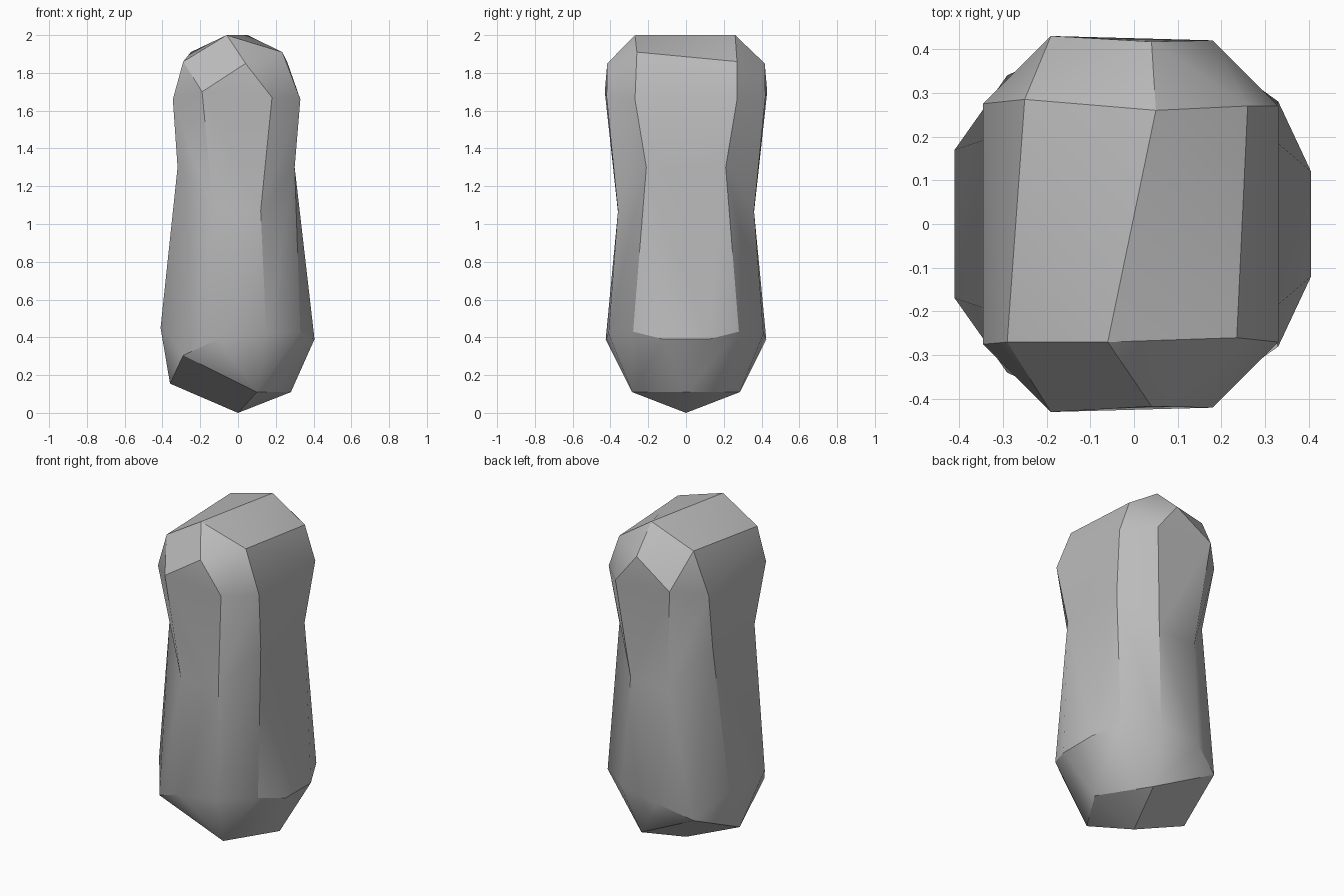
import bpy
import bmesh
import math

cube = bpy.data.objects.get("Cube")
if cube:
    bpy.data.objects.remove(cube, do_unlink=True)

grey = bpy.data.materials.new("stone grey")
grey.use_nodes = True
grey.diffuse_color = (0.5, 0.5, 0.5, 1)
grey.node_tree.nodes["Principled BSDF"].inputs["Base Color"].default_value = (0.5, 0.5, 0.5, 1)


def both_sides(points):
    """Repeat points across the front-back plane."""
    return points + [(x, -y, z) for x, y, z in points if y]


def hull_object(name, points):
    """Faceted lump wrapped tightly around its corner points."""
    bm = bmesh.new()
    for p in points:
        bm.verts.new(p)
    result = bmesh.ops.convex_hull(bm, input=bm.verts)
    loose = {v for v in result["geom_interior"] + result["geom_unused"]
             if isinstance(v, bmesh.types.BMVert)}
    bmesh.ops.delete(bm, geom=list(loose), context="VERTS")
    bmesh.ops.dissolve_limit(bm, angle_limit=math.radians(2), verts=bm.verts, edges=bm.edges)
    bmesh.ops.recalc_face_normals(bm, faces=bm.faces)
    mesh = bpy.data.meshes.new(name)
    bm.to_mesh(mesh)
    bm.free()
    mesh.materials.append(grey)
    obj = bpy.data.objects.new(name, mesh)
    bpy.context.collection.objects.link(obj)
    return obj


# Narrow waist shared by both lumps
waist = both_sides([(-.13, -.36, 1.06), (.12, -.36, 1.07), (.3, -.21, 1.3), (-.32, -.2, 1.3)])

# Upper lump: rim, sloping shoulders and a slanted ridge
rim = both_sides([(-.19, -.43, 1.7), (.18, -.42, 1.67), (.33, -.27, 1.66),
                  (-.345, -.275, 1.66), (.04, -.417, 1.85)])
shoulders = [(.235, -.26, 1.91), (.26, .27, 1.86), (-.29, -.27, 1.86), (-.25, .285, 1.91)]
ridge = [(-.06, -.27, 2), (.05, .26, 2)]
body = hull_object("peanut_stone", waist + rim + shoulders + ridge)

# Lower lump: widest ring, underside corners and the bottom tip
belly = both_sides([(-.41, -.17, .45), (-.29, -.34, .305), (-.105, -.425, .39),
                    (.15, -.41, .42), (.33, -.28, .43), (.405, -.12, .39)])
underside = both_sides([(.1, -.285, .11), (.28, 0, .11), (-.36, 0, .155), (0, 0, 0)])
lower = hull_object("lower_lump", waist + belly + underside)

# Fuse the lumps into one stone
fuse = body.modifiers.new("fuse", "BOOLEAN")
fuse.operation = "UNION"
fuse.solver = "EXACT"
fuse.object = lower
bpy.ops.object.select_all(action="DESELECT")
bpy.context.view_layer.objects.active = body
body.select_set(True)
bpy.ops.object.modifier_apply(modifier=fuse.name)
bpy.data.objects.remove(lower, do_unlink=True)

bm = bmesh.new()
bm.from_mesh(body.data)
bmesh.ops.remove_doubles(bm, verts=bm.verts, dist=0.002)
bm.to_mesh(body.data)
bm.free()
bpy.ops.object.shade_smooth_by_angle(angle=math.radians(30))
